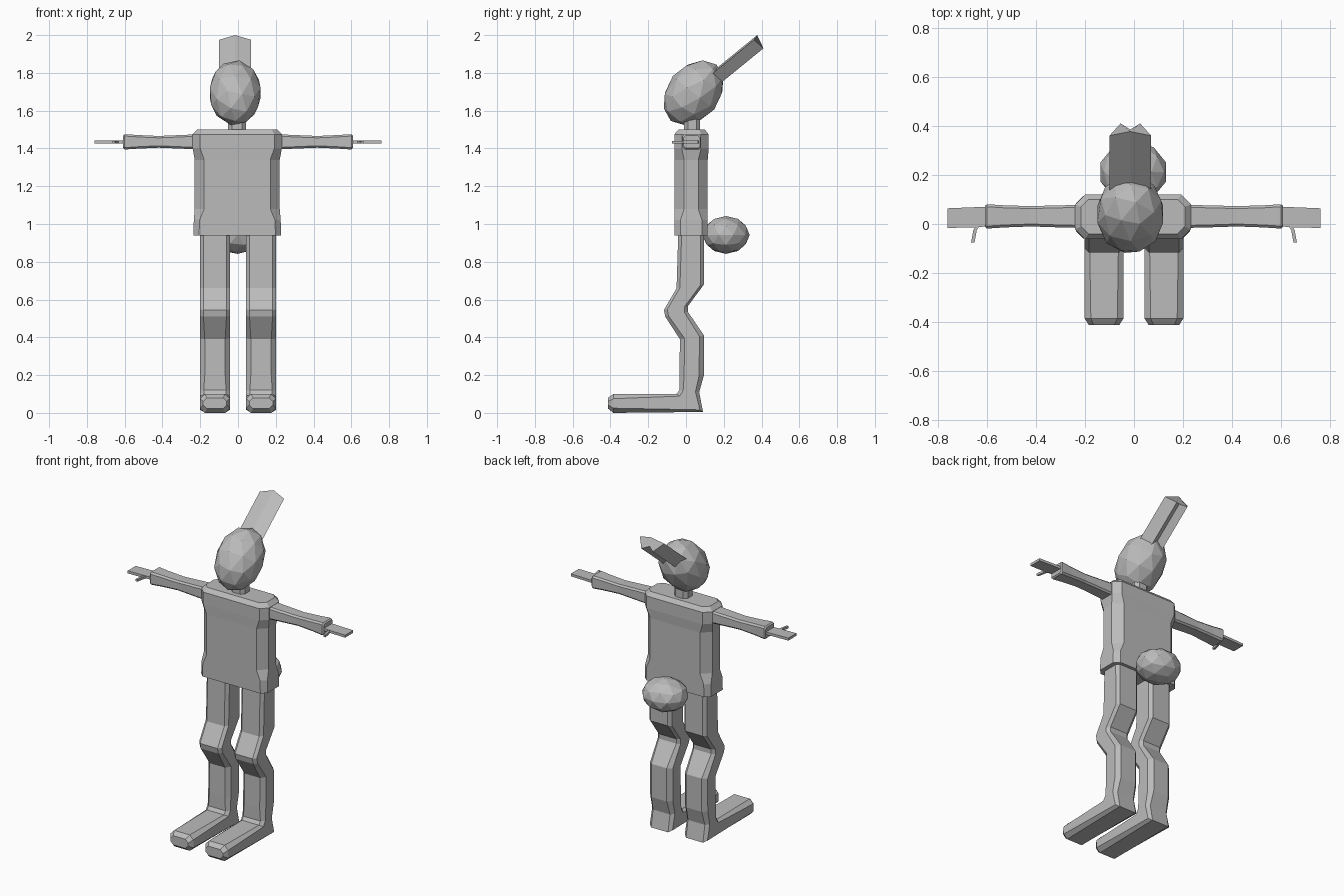
import bpy, bmesh, math
from mathutils import Vector as V

if "Cube" in bpy.data.objects:
    bpy.data.objects.remove(bpy.data.objects["Cube"])

grey = bpy.data.materials.new("plain grey")
grey.use_nodes = True
COLOUR = (0.5, 0.5, 0.5, 1)
grey.diffuse_color = COLOUR
grey.node_tree.nodes["Principled BSDF"].inputs["Base Color"].default_value = COLOUR


def finish(name, bm):
    bmesh.ops.remove_doubles(bm, verts=bm.verts, dist=0.0005)
    bmesh.ops.recalc_face_normals(bm, faces=bm.faces)
    mesh = bpy.data.meshes.new(name)
    bm.to_mesh(mesh)
    bm.free()
    mesh.materials.append(grey)
    obj = bpy.data.objects.new(name, mesh)
    bpy.context.collection.objects.link(obj)
    return obj


def ring(a, b, side, c):
    """Rectangle from edge centre a to edge centre b, with corners cut by c."""
    a, b, s = V(a), V(b), V(side)
    u, w = (b - a).normalized() * c, s.normalized() * c
    return [a - s + w, a + s - w, a + s + u, b + s - u,
            b + s - w, b - s + w, b - s - u, a - s + u]


def loft(name, rings):
    bm = bmesh.new()
    loops = [[bm.verts.new(p) for p in r] for r in rings]
    n = len(loops[0])
    for p, q in zip(loops, loops[1:]):
        for i in range(n):
            j = (i + 1) % n
            bm.faces.new((p[i], p[j], q[j], q[i]))
    bm.faces.new(loops[0])
    bm.faces.new(loops[-1])
    return finish(name, bm)


def faceted_ball(name, centre, radii, tilt=0):
    bm = bmesh.new()
    bmesh.ops.create_icosphere(bm, subdivisions=2, radius=1)
    obj = finish(name, bm)
    obj.location, obj.scale = centre, radii
    obj.rotation_euler.x = math.radians(tilt)


# Torso: height, half width, front, back, corner cut
TORSO = [(0.94, 0.232, -0.06, 0.115, 0.03), (1.02, 0.23, -0.06, 0.115, 0.03),
         (1.08, 0.225, -0.06, 0.115, 0.05), (1.34, 0.225, -0.06, 0.115, 0.05),
         (1.4, 0.236, -0.062, 0.12, 0.04), (1.475, 0.236, -0.062, 0.12, 0.04),
         (1.5, 0.212, -0.04, 0.1, 0.03)]
loft("torso", [ring((-0.004, f, z), (-0.004, b, z), (w, 0, 0), c)
               for z, w, f, b, c in TORSO])

# Neck, head and tail
loft("neck", [ring((-0.005, -0.01, z), (-0.005, 0.075, z), (0.047, 0, 0), 0.02)
              for z in (1.48, 1.6)])
faceted_ball("head", (-0.015, 0.04, 1.695), (0.141, 0.141, 0.192), -39)
faceted_ball("tail", (-0.003, 0.212, 0.942), (0.141, 0.125, 0.1))

# Head crest: ridged strip with a notched tip
tip = [V(p) for p in ((-0.1, 0.36, 1.975), (-0.015, 0.377, 2.0), (0.07, 0.36, 1.975),
                      (0.025, 0.41, 1.93), (-0.015, 0.385, 1.945), (-0.055, 0.41, 1.93))]
loft("head_crest", [[p - V((0, 0.27, 0.22)) for p in tip], tip])

# Leg and foot sweep: front (y, z), back (y, z), corner cut
LEG = [((-0.04, 0.98), (0.095, 0.98), 0.018), ((-0.05, 0.66), (0.095, 0.68), 0.018),
       ((-0.117, 0.545), (0.01, 0.565), 0.018), ((-0.11, 0.51), (0.01, 0.535), 0.018),
       ((-0.032, 0.39), (0.095, 0.41), 0.025), ((-0.035, 0.2), (0.095, 0.2), 0.025),
       ((-0.035, 0.12), (0.07, 0.11), 0.02), ((-0.05, 0.1), (0.09, 0.005), 0.02),
       ((-0.385, 0.1), (-0.385, 0.0), 0.025), ((-0.412, 0.08), (-0.412, 0.022), 0.02)]
# Arm: distance out, half thickness, front, back
ARM = [(0.21, 0.04, -0.016, 0.078), (0.3, 0.036, -0.014, 0.076),
       (0.42, 0.031, -0.01, 0.073), (0.53, 0.036, -0.014, 0.076),
       (0.59, 0.04, -0.018, 0.08), (0.6, 0.04, -0.018, 0.08),
       (0.608, 0.033, -0.012, 0.074)]

for label, m in (("left", 1), ("right", -1)):
    loft(label + "_leg", [ring((m * 0.122, *f), (m * 0.122, *b),
                               (0.062 if f[0] < -0.4 else 0.079, 0, 0), c)
                          for f, b, c in LEG])
    loft(label + "_arm", [ring((m * x, f, 1.435), (m * x, b, 1.435), (0, 0, h), 0.01)
                          for x, h, f, b in ARM])
    # Flat hand with a bent thumb
    loft(label + "_hand", [ring((m * x, f, 1.434), (m * x, b, 1.434), (0, 0, 0.008), 0)
                           for x, f, b in ((0.6, -0.01, 0.07), (0.66, -0.014, 0.068),
                                           (0.76, -0.016, 0.064))])
    loft(label + "_thumb", [ring((m * x, y, 1.432), (m * (x + 0.014), y, 1.432),
                                 (0, 0, 0.007), 0)
                            for x, y in ((0.625, 0.0), (0.641, -0.025), (0.65, -0.075))])
